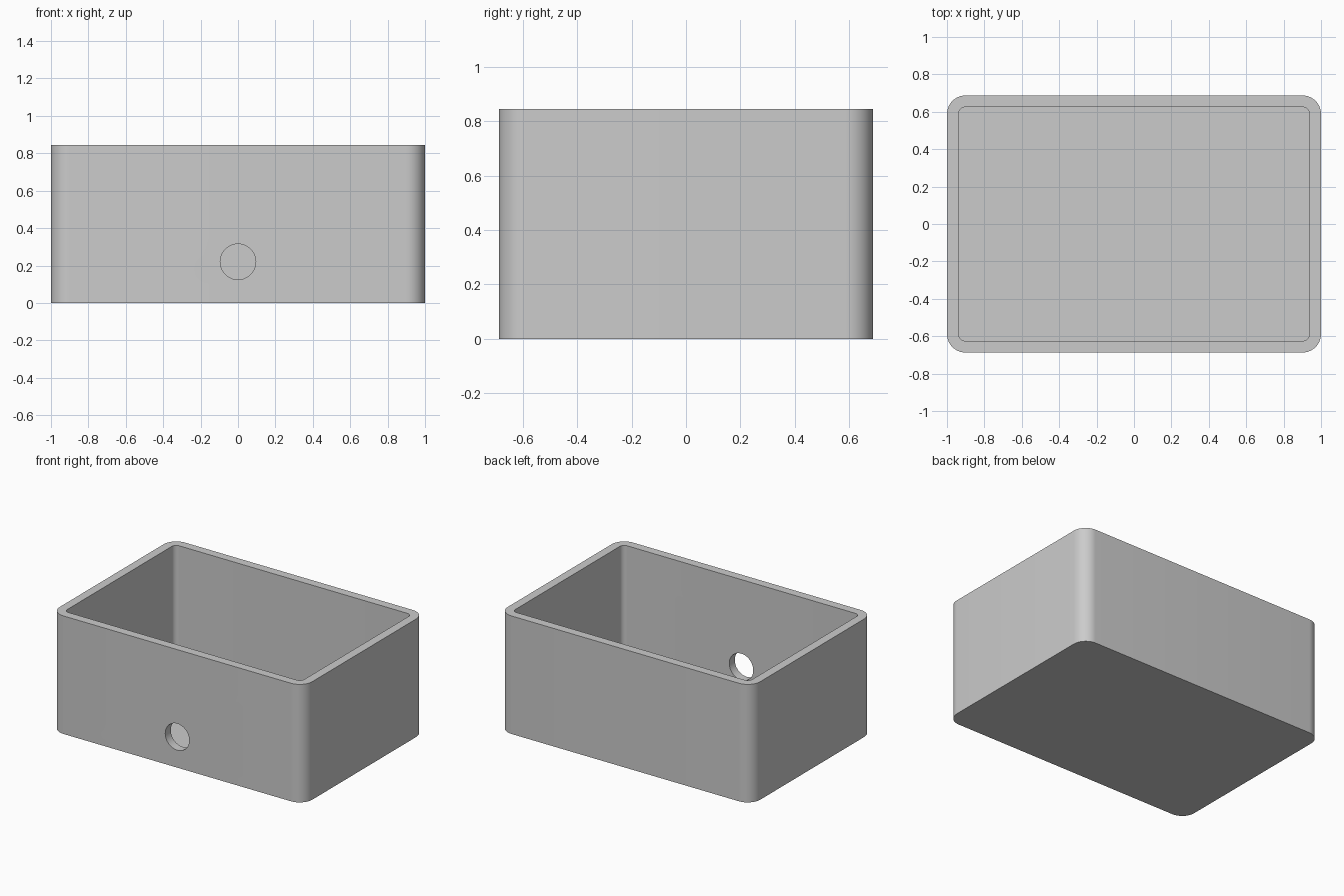
import bpy
import bmesh
import math

WIDTH, DEPTH, HEIGHT = 2.0, 1.375, 0.845
WALL = 0.0625
FLOOR = 0.0625

cube = bpy.data.objects.get("Cube")
if cube:
    bpy.data.objects.remove(cube, do_unlink=True)

grey = bpy.data.materials.new("light grey")
grey.use_nodes = True
colour = (0.6, 0.6, 0.6, 1)
grey.diffuse_color = colour
grey.node_tree.nodes["Principled BSDF"].inputs["Base Color"].default_value = colour


def add_object(name, bm):
    mesh = bpy.data.meshes.new(name)
    bm.to_mesh(mesh)
    bm.free()
    mesh.materials.append(grey)
    obj = bpy.data.objects.new(name, mesh)
    bpy.context.collection.objects.link(obj)
    return obj


def rounded_block(name, width, depth, bottom, top, radius, segments=12):
    """Upright block with rounded vertical corners."""
    bm = bmesh.new()
    corners = []
    for i, (sx, sy) in enumerate([(1, 1), (-1, 1), (-1, -1), (1, -1)]):
        cx, cy = sx * (width / 2 - radius), sy * (depth / 2 - radius)
        for k in range(segments + 1):
            a = math.pi / 2 * (i + k / segments)
            corners.append(bm.verts.new((cx + radius * math.cos(a),
                                         cy + radius * math.sin(a), bottom)))
    base = bm.faces.new(corners)
    side = bmesh.ops.extrude_face_region(bm, geom=[base])["geom"]
    moved = [v for v in side if isinstance(v, bmesh.types.BMVert)]
    bmesh.ops.translate(bm, verts=moved, vec=(0, 0, top - bottom))
    bmesh.ops.recalc_face_normals(bm, faces=bm.faces)
    return add_object(name, bm)


def subtract(target, cutter):
    cutter.hide_render = True
    mod = target.modifiers.new("cut", "BOOLEAN")
    mod.operation = "DIFFERENCE"
    mod.solver = "EXACT"
    mod.object = cutter
    bpy.context.view_layer.objects.active = target
    bpy.ops.object.modifier_apply(modifier=mod.name)
    bpy.data.objects.remove(cutter, do_unlink=True)


# Open box: outer shell minus the inner cavity
box = rounded_block("open_box", WIDTH, DEPTH, 0, HEIGHT, 0.1)
cavity = rounded_block("cavity_cutter", WIDTH - 2 * WALL, DEPTH - 2 * WALL,
                       FLOOR, HEIGHT + 0.1, 0.035)
subtract(box, cavity)

# Round cable hole through the front wall
bpy.ops.mesh.primitive_cylinder_add(vertices=64, radius=0.095, depth=0.3,
                                    location=(0, -DEPTH / 2, 0.22),
                                    rotation=(math.pi / 2, 0, 0))
hole = bpy.context.object
hole.name = "hole_cutter"
hole.data.materials.append(grey)
subtract(box, hole)

# Smooth corners, crisp rims
bpy.ops.object.select_all(action="DESELECT")
box.select_set(True)
bpy.context.view_layer.objects.active = box
bpy.ops.object.shade_smooth_by_angle(angle=math.radians(30))
